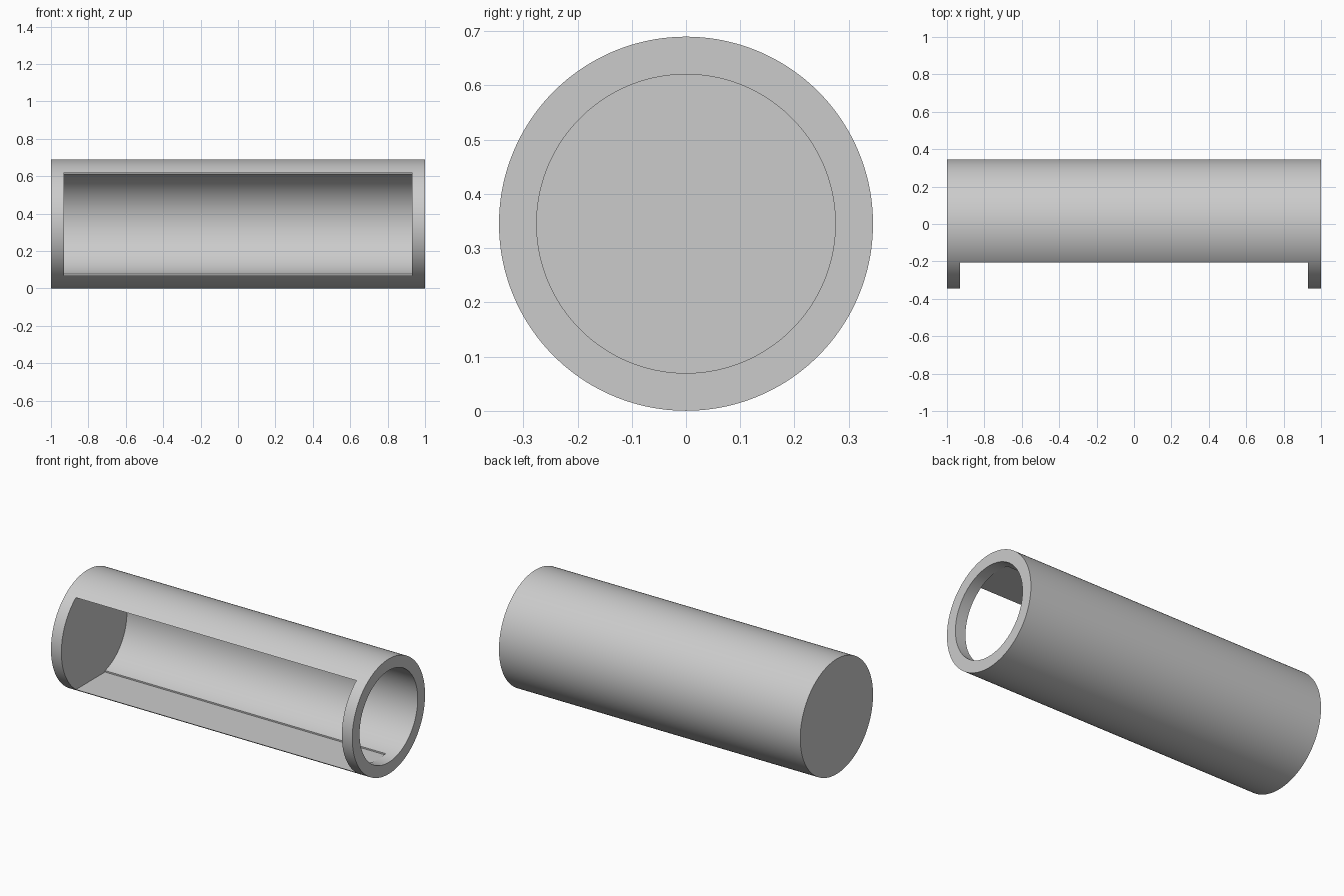
import bpy, bmesh
from math import cos, sin, asin, pi, radians

if "Cube" in bpy.data.objects:
    bpy.data.objects.remove(bpy.data.objects["Cube"], do_unlink=True)

R = 0.345          # outer radius, also height of the axis
WALL = 0.2 * R     # wall and end thickness
BORE = R - WALL    # inner radius
SEG = 192

grey = bpy.data.materials.new("light grey")
grey.use_nodes = True
grey.diffuse_color = (0.6, 0.6, 0.6, 1)
grey.node_tree.nodes["Principled BSDF"].inputs["Base Color"].default_value = (0.6, 0.6, 0.6, 1)


def arc(radius, start, end, count):
    """Points (y, z) along an arc about the tube axis."""
    return [(radius * cos(start + (end - start) * i / count),
             R + radius * sin(start + (end - start) * i / count))
            for i in range(count + 1)]


def prism(name, section, x0, x1):
    """Extrude a (y, z) section along x."""
    bm = bmesh.new()
    base = bm.faces.new([bm.verts.new((x0, y, z)) for y, z in section])
    new = bmesh.ops.extrude_face_region(bm, geom=[base], use_keep_orig=True)
    moved = [v for v in new["geom"] if isinstance(v, bmesh.types.BMVert)]
    bmesh.ops.translate(bm, verts=moved, vec=(x1 - x0, 0, 0))
    bmesh.ops.recalc_face_normals(bm, faces=bm.faces)
    mesh = bpy.data.meshes.new(name)
    bm.to_mesh(mesh)
    bm.free()
    mesh.materials.append(grey)
    obj = bpy.data.objects.new(name, mesh)
    bpy.context.collection.objects.link(obj)
    return obj


# Solid cylinder lying along x
tube = prism("slotted_tube", arc(R, 0, 2 * pi, SEG)[:-1], -1, 1)

# Cavity: round at the back, straight slot out through the front
a = asin(0.98)
a = pi / 2 - asin(WALL / BORE)
a = pi / 2 - a
a = pi / 2 - a
back = arc(BORE, -a, a, SEG // 2)
slot = [(WALL, R + BORE), (-2 * R, R + BORE), (-2 * R, R - BORE), (WALL, R - BORE)]
cavity = prism("cavity_cutter", back + slot, WALL - 1, 1 - WALL)

# Round opening through the right-hand end ring
opening = prism("opening_cutter", arc(BORE - 0.0005, 0, 2 * pi, SEG)[:-1], 0.8, 1.2)

bpy.context.view_layer.objects.active = tube
tube.select_set(True)
for cutter in (cavity, opening):
    cutter.hide_render = True
    mod = tube.modifiers.new("cut", "BOOLEAN")
    mod.operation = "DIFFERENCE"
    mod.solver = "EXACT"
    mod.object = cutter
    bpy.ops.object.modifier_apply(modifier=mod.name)
    bpy.data.objects.remove(cutter, do_unlink=True)

bpy.ops.object.shade_smooth_by_angle(angle=radians(25))
